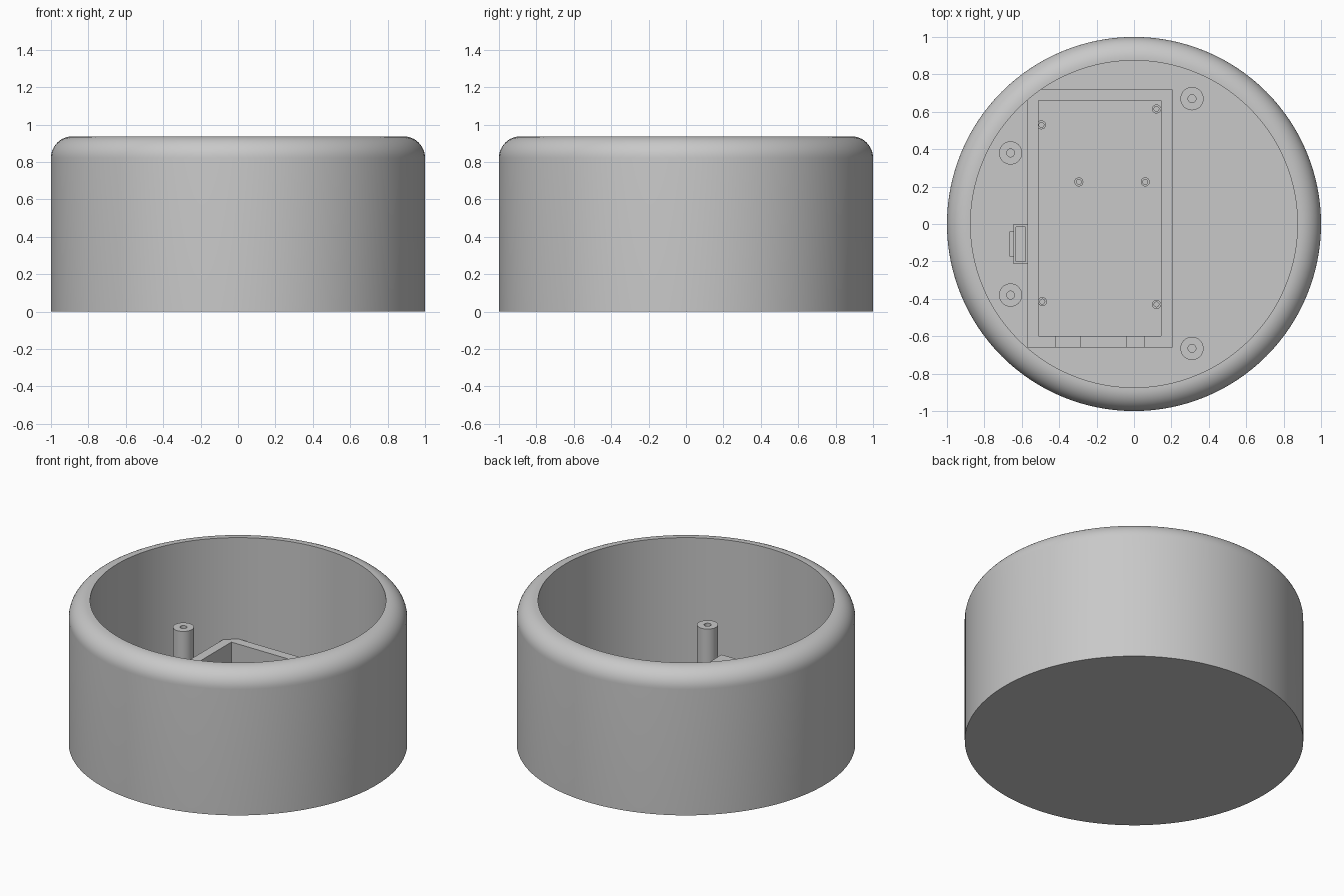
import bpy
import bmesh
from math import sin, cos, pi, radians

cube = bpy.data.objects.get("Cube")
if cube:
    bpy.data.objects.remove(cube, do_unlink=True)

grey = bpy.data.materials.new("plain_grey")
grey.use_nodes = True
grey.diffuse_color = (0.58, 0.58, 0.58, 1)
grey.node_tree.nodes["Principled BSDF"].inputs["Base Color"].default_value = grey.diffuse_color

FLOOR = 0.0625    # top of the floor
BOX_TOP = 0.275   # top of the tray walls
SINK = 0.02       # how far fittings are set into the floor


def finish(name, bm, smooth=False):
    bmesh.ops.remove_doubles(bm, verts=bm.verts, dist=1e-5)
    bmesh.ops.recalc_face_normals(bm, faces=bm.faces)
    mesh = bpy.data.meshes.new(name)
    bm.to_mesh(mesh)
    bm.free()
    mesh.materials.append(grey)
    obj = bpy.data.objects.new(name, mesh)
    bpy.context.collection.objects.link(obj)
    if smooth:
        bpy.ops.object.select_all(action='DESELECT')
        obj.select_set(True)
        bpy.context.view_layer.objects.active = obj
        bpy.ops.object.shade_smooth_by_angle(angle=radians(30))
    return obj


def lathe(name, profile, steps, x=0, y=0):
    """Spin an (r, z) profile around a vertical axis at x, y."""
    bm = bmesh.new()
    verts = [bm.verts.new((r, 0, z)) for r, z in profile]
    edges = [bm.edges.new(pair) for pair in zip(verts, verts[1:])]
    bmesh.ops.spin(bm, geom=verts + edges, cent=(0, 0, 0), axis=(0, 0, 1),
                   angle=2 * pi, steps=steps, use_duplicate=False)
    bmesh.ops.translate(bm, verts=bm.verts, vec=(x, y, 0))
    return finish(name, bm, True)


def prism(name, outline, offset):
    """Extrude a closed outline of 3D points by an offset."""
    bm = bmesh.new()
    face = bm.faces.new([bm.verts.new(p) for p in outline])
    new = bmesh.ops.extrude_face_region(bm, geom=[face], use_keep_orig=True)["geom"]
    moved = [v for v in new if isinstance(v, bmesh.types.BMVert)]
    bmesh.ops.translate(bm, verts=moved, vec=offset)
    return finish(name, bm)


def block(name, x0, x1, y0, y1, top):
    base = FLOOR - SINK
    outline = [(x0, y0, base), (x1, y0, base), (x1, y1, base), (x0, y1, base)]
    return prism(name, outline, (0, 0, top - base))


def post(name, x, y, radius, hole, top, depth, steps):
    lathe(name, [(0, FLOOR - SINK), (radius, FLOOR - SINK), (radius, top),
                 (hole, top), (hole, top - depth), (0, top - depth)], steps, x, y)


# Round shell with a rolled top edge and an open interior
fillet = 0.115
height = 0.937
arc = [(1 - fillet + fillet * cos(a), height - fillet + fillet * sin(a))
       for a in (i * pi / 24 for i in range(13))]
lathe("shell", [(0, 0), (1, 0)] + arc +
      [(0.874, height), (0.874, FLOOR), (0, FLOOR)], 128)

# Rectangular tray: plain left, right and back walls
block("tray_right_wall", -0.57, -0.51, -0.60, 0.66, BOX_TOP)
block("tray_left_wall", 0.145, 0.205, -0.60, 0.66, BOX_TOP)
block("tray_back_wall", -0.57, 0.205, 0.66, 0.72, BOX_TOP)

# Front tray wall with two connector notches
sill = 0.12
outline = [(-0.57, FLOOR - SINK), (0.205, FLOOR - SINK), (0.205, BOX_TOP)]
for right, left in ((0.055, -0.04), (-0.285, -0.42)):
    outline += [(right, BOX_TOP), (right, sill), (left, sill), (left, BOX_TOP)]
outline.append((-0.57, BOX_TOP))
prism("tray_front_wall", [(x, -0.66, z) for x, z in outline], (0, 0.06, 0))

# Small hollow socket on the outside of the tray
socket_top = 0.22
block("socket_outer_wall", -0.645, -0.63, -0.215, 0, socket_top)
block("socket_front_wall", -0.63, -0.57, -0.215, -0.20, socket_top)
block("socket_back_wall", -0.63, -0.57, -0.015, 0, socket_top)
block("socket_inner_wall", -0.58, -0.57, -0.20, -0.015, socket_top)
block("socket_tab", -0.665, -0.645, -0.175, -0.04, socket_top - 0.03)

# Tall screw posts
for i, (x, y) in enumerate([(-0.66, 0.38), (-0.66, -0.38), (0.31, 0.67), (0.31, -0.665)]):
    post(f"screw_post_{i + 1}", x, y, 0.062, 0.021, 0.44, 0.2, 40)

# Small board standoffs inside the tray
spots = [(-0.495, 0.53), (0.12, 0.615), (-0.295, 0.225),
         (0.06, 0.225), (-0.49, -0.415), (0.12, -0.43)]
for i, (x, y) in enumerate(spots):
    post(f"standoff_{i + 1}", x, y, 0.024, 0.013, 0.12, 0.05, 24)
